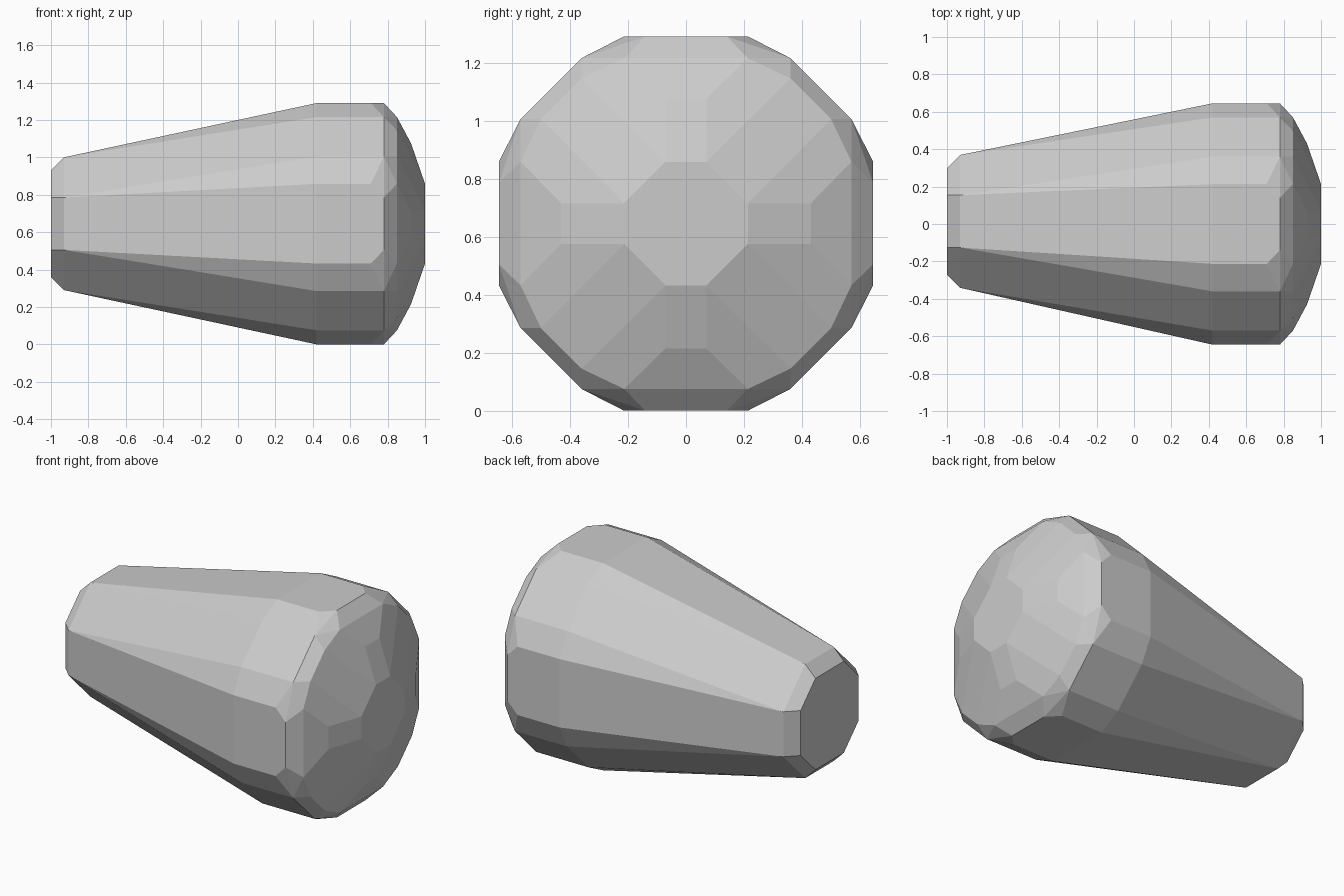
import bpy, bmesh

if "Cube" in bpy.data.objects:
    bpy.data.objects.remove(bpy.data.objects["Cube"])

CENTRE_Z = 0.645


def ring(x, pairs, shift_y=0.0):
    """Mirror (a, b) pairs over both axes and the diagonal to make one cross-section."""
    pts = set()
    for a, b in pairs:
        for p, q in ((a, b), (b, a)):
            for sy in (-1, 1):
                for sz in (-1, 1):
                    pts.add((x, sy * p + shift_y, CENTRE_Z + sz * q))
    return sorted(pts)


# Cross-sections from the narrow end to the domed end
points = []
points += ring(-1.0, [(0.14, 0.285)], 0.014)                  # narrow end cap
points += ring(-0.93, [(0.14, 0.355)], 0.014)                 # narrow end bevel
points += ring(0.42, [(0.213, 0.645), (0.36, 0.57)])          # end of the taper
points += ring(0.71, [(0.213, 0.645)])                        # rim start
points += ring(0.78, [(0.14, 0.645), (0.36, 0.57)])           # rim
points += ring(0.85, [(0.213, 0.57), (0.36, 0.5)])            # dome edge
points += ring(0.885, [(0.36, 0.36)])                         # dome diagonals
points += ring(0.925, [(0.07, 0.43)])                         # dome middle
points += ring(1.0, [(0.07, 0.213)])                          # dome cap

# Faceted body wrapped around the cross-sections
bm = bmesh.new()
for p in points:
    bm.verts.new(p)
bmesh.ops.convex_hull(bm, input=bm.verts[:])
loose = [v for v in bm.verts if not v.link_faces]
bmesh.ops.delete(bm, geom=loose, context='VERTS')
bmesh.ops.dissolve_limit(bm, angle_limit=0.03, verts=bm.verts[:], edges=bm.edges[:])
bmesh.ops.recalc_face_normals(bm, faces=bm.faces[:])

mesh = bpy.data.meshes.new("tapered_body")
bm.to_mesh(mesh)
bm.free()

# Plain grey
grey = bpy.data.materials.new("light grey")
grey.diffuse_color = (0.6, 0.6, 0.6, 1.0)
grey.use_nodes = True
grey.node_tree.nodes["Principled BSDF"].inputs["Base Color"].default_value = grey.diffuse_color
mesh.materials.append(grey)

body = bpy.data.objects.new("tapered_body", mesh)
bpy.context.collection.objects.link(body)
